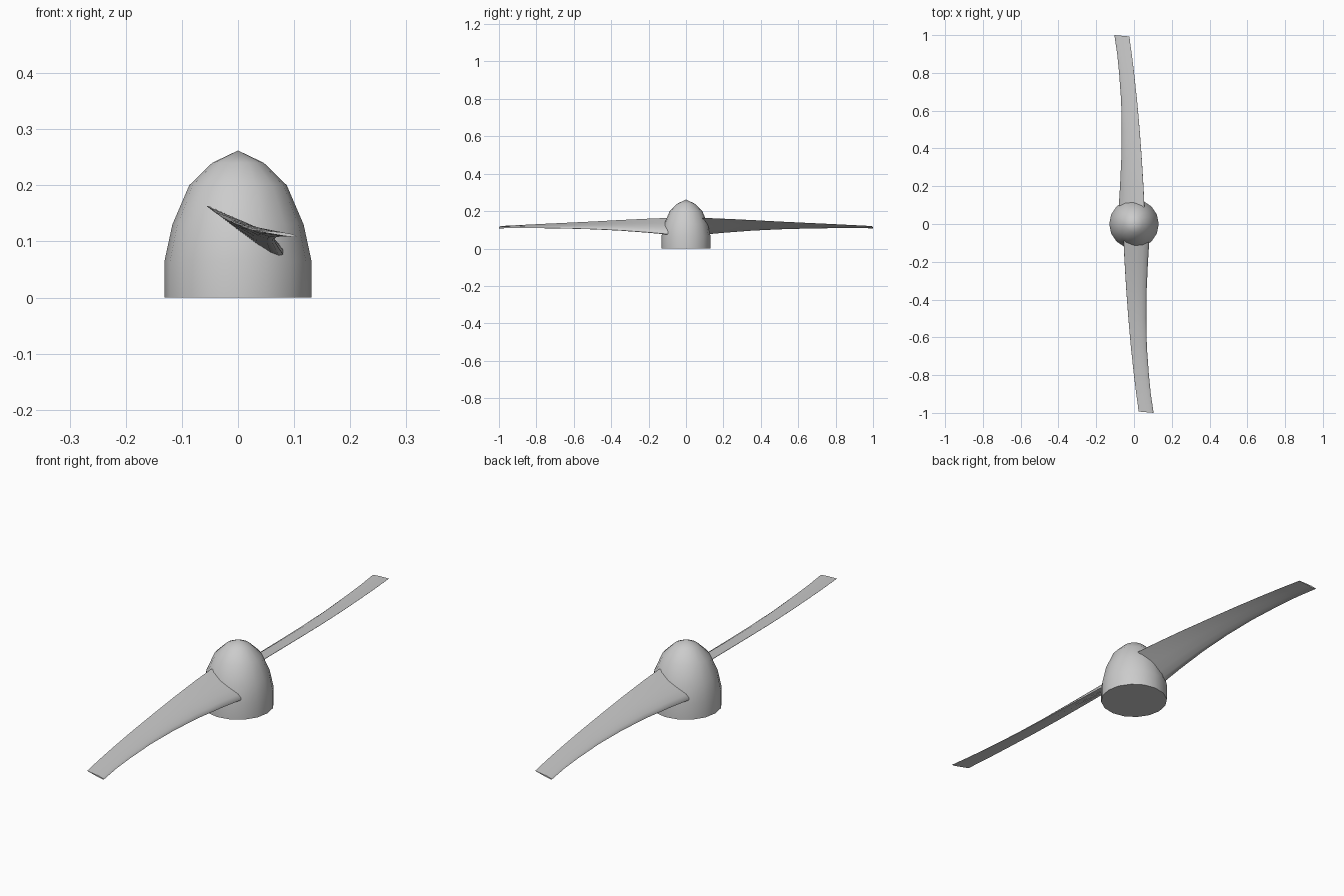
import bpy, bmesh, math
from mathutils import Vector, Matrix

if "Cube" in bpy.data.objects:
    bpy.data.objects.remove(bpy.data.objects["Cube"])


def finish(name, bm):
    bmesh.ops.recalc_face_normals(bm, faces=bm.faces)
    mesh = bpy.data.meshes.new(name)
    bm.to_mesh(mesh)
    bm.free()
    obj = bpy.data.objects.new(name, mesh)
    bpy.context.collection.objects.link(obj)
    bpy.ops.object.select_all(action='DESELECT')
    obj.select_set(True)
    bpy.context.view_layer.objects.active = obj
    bpy.ops.object.shade_smooth_by_angle(angle=math.radians(35))
    return obj


def bridge(bm, a, b):
    n = len(a)
    for i in range(n):
        bm.faces.new((a[i], a[(i + 1) % n], b[(i + 1) % n], b[i]))


# Spinner hub: 16-sided lathe of a bullet profile
SIDES = 16
profile = [(0.131, 0), (0.131, 0.065), (0.117, 0.13), (0.087, 0.2), (0.046, 0.24)]
bm = bmesh.new()
rings = [[bm.verts.new((r * math.cos(2 * math.pi * k / SIDES),
                        r * math.sin(2 * math.pi * k / SIDES), z))
          for k in range(SIDES)] for r, z in profile]
for a, b in zip(rings, rings[1:]):
    bridge(bm, a, b)
bm.faces.new(rings[0])
tip = bm.verts.new((0, 0, 0.262))
for k in range(SIDES):
    bm.faces.new((rings[-1][k], rings[-1][(k + 1) % SIDES], tip))
finish("spinner_hub", bm)

# Blade stations: y, leading edge x z, trailing edge x z, thickness
stations = [
    (-0.09, 0.081, 0.076, -0.055, 0.163, 0.026),
    (-0.20, 0.074, 0.086, -0.050, 0.159, 0.022),
    (-0.35, 0.067, 0.097, -0.041, 0.152, 0.017),
    (-0.50, 0.065, 0.104, -0.030, 0.144, 0.013),
    (-0.65, 0.068, 0.108, -0.017, 0.137, 0.010),
    (-0.80, 0.079, 0.110, -0.001, 0.130, 0.008),
    (-0.90, 0.089, 0.110, 0.011, 0.125, 0.007),
    (-1.00, 0.104, 0.109, 0.025, 0.120, 0.006),
]
# Aerofoil outline: chord fraction from the leading edge, height in thicknesses
foil = [(0, 0), (0.03, 0.27), (0.12, 0.5), (0.3, 0.62), (0.55, 0.47), (0.8, 0.22),
        (1, 0.03), (1, -0.03), (0.8, -0.12), (0.55, -0.27), (0.3, -0.38),
        (0.12, -0.36), (0.03, -0.22)]


def blade(name, angle):
    bm = bmesh.new()
    loops = []
    for y, lx, lz, tx, tz, thick in stations:
        lead, trail = Vector((lx, y, lz)), Vector((tx, y * 0.993, tz))
        chord = trail - lead
        up = Vector((-chord.z, 0, chord.x)).normalized()
        if up.z < 0:
            up = -up
        loops.append([bm.verts.new(lead + chord * c + up * h * thick) for c, h in foil])
    for a, b in zip(loops, loops[1:]):
        bridge(bm, a, b)
    bm.faces.new(loops[0])
    bm.faces.new(loops[-1])
    bm.transform(Matrix.Rotation(angle, 4, 'Z'))
    finish(name, bm)


# Two opposite blades
for name, angle in (("front_blade", 0), ("rear_blade", math.pi)):
    blade(name, angle)
